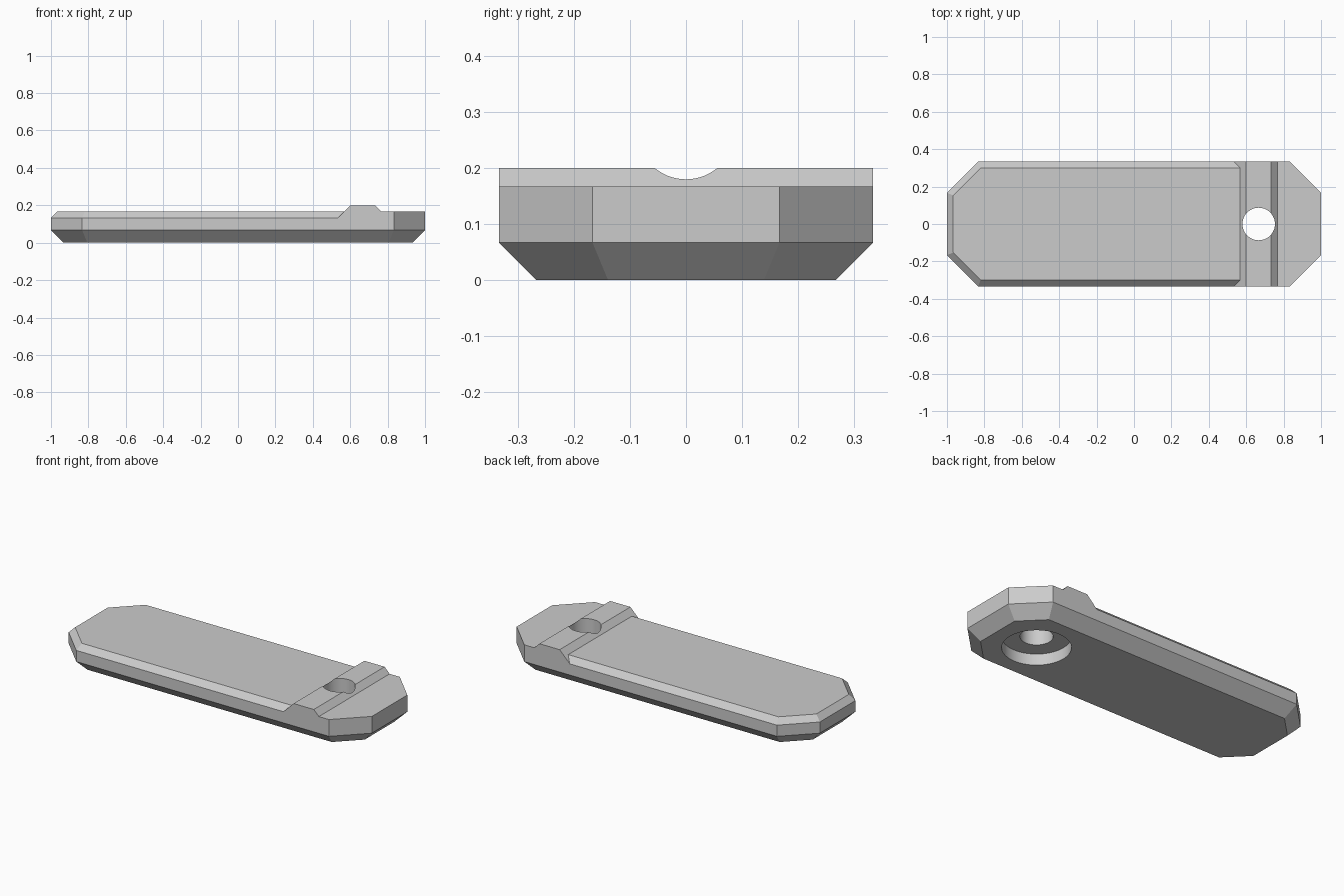
import bpy, bmesh, math

cube = bpy.data.objects.get("Cube")
if cube:
    bpy.data.objects.remove(cube, do_unlink=True)

grey = bpy.data.materials.new("plain_grey")
grey.use_nodes = True
COLOUR = (0.6, 0.6, 0.6, 1)
grey.diffuse_color = COLOUR
grey.node_tree.nodes["Principled BSDF"].inputs["Base Color"].default_value = COLOUR

LENGTH, WIDTH, CORNER = 1.0, 1 / 3, 1 / 6      # half length, half width, cut corner
UNDER, LOWER, DECK, CREST = 1 / 15, 2 / 15, 1 / 6, 0.2
BEVEL = DECK - LOWER


def quarter(inset):
    """End and side points of the cut-corner outline, moved inwards."""
    shift = inset * math.tan(math.pi / 8)
    return ((LENGTH - inset, CORNER - shift),
            (LENGTH - CORNER - shift, WIDTH - inset))


def half(inset, z_left, z_right, s):
    """Outline on one side, from the left end of the plan to the right."""
    (ex, ey), (sx, sy) = quarter(inset)
    return [(-ex, s * ey, z_left), (-sx, s * sy, z_left),
            (sx, s * sy, z_right), (ex, s * ey, z_right)]


def mesh_object(name, bm):
    bmesh.ops.recalc_face_normals(bm, faces=bm.faces)
    mesh = bpy.data.meshes.new(name)
    bm.to_mesh(mesh)
    bm.free()
    mesh.materials.append(grey)
    obj = bpy.data.objects.new(name, mesh)
    bpy.context.collection.objects.link(obj)
    return obj


def across(a, b):
    """Face that joins matching points of the two sides."""
    return list(a) + list(b)[::-1]


# Points of each side: underside, lower rim, upper rim, ridge and bevelled deck
sides = []
for s in (1, -1):
    ridge = [(x, s * WIDTH, z) for x, z in
             ((0.6 - CREST + LOWER, LOWER), (0.6, CREST),
              (11 / 15, CREST), (23 / 30, DECK))]
    deck = half(BEVEL, DECK, DECK, s)[:2] + [(0.6 - CREST + DECK, s * (WIDTH - BEVEL), DECK)]
    sides.append((half(UNDER, 0, 0, s), half(0, UNDER, UNDER, s),
                  half(0, LOWER, DECK, s), ridge, deck))

faces = []
for under, rim, top, ridge, deck in sides:
    for i in range(3):
        faces.append([under[i], under[i + 1], rim[i + 1], rim[i]])
    faces.append([rim[0], rim[1], top[1], top[0]])
    faces.append([rim[1], rim[2], top[2]] + ridge[::-1] + [top[1]])
    faces.append([rim[2], rim[3], top[3], top[2]])
    faces.append([top[0], top[1], deck[1], deck[0]])
    faces.append([top[1], ridge[0], deck[2], deck[1]])

(under, rim, top, ridge, deck), (under2, rim2, top2, ridge2, deck2) = sides
faces += [across(under, under2), across(deck, deck2),
          across([deck[2]] + ridge[:2], [deck2[2]] + ridge2[:2]),
          across(ridge[1:3], ridge2[1:3]), across(ridge[2:], ridge2[2:]),
          across([ridge[3]] + top[2:], [ridge2[3]] + top2[2:]),
          across([top[0], deck[0]], [top2[0], deck2[0]])]
for i in (0, 3):
    faces += [across([under[i], rim[i]], [under2[i], rim2[i]]),
              across([rim[i], top[i]], [rim2[i], top2[i]])]

bm = bmesh.new()
for points in faces:
    bm.faces.new([bm.verts.new(p) for p in points])
bmesh.ops.remove_doubles(bm, verts=bm.verts, dist=0.0001)
body = mesh_object("tag_body", bm)


# Round through hole with a wider recess underneath
def cut_round(name, radius, z_top):
    bm = bmesh.new()
    bmesh.ops.create_cone(bm, cap_ends=True, segments=64, radius1=radius,
                          radius2=radius, depth=z_top + 0.1)
    bmesh.ops.translate(bm, verts=bm.verts, vec=(2 / 3, 0, (z_top - 0.1) / 2))
    cutter = mesh_object(name, bm)
    cutter.hide_render = True
    mod = body.modifiers.new(name, 'BOOLEAN')
    mod.operation = 'DIFFERENCE'
    mod.solver = 'EXACT'
    mod.object = cutter
    bpy.ops.object.modifier_apply(modifier=name)
    bpy.data.objects.remove(cutter, do_unlink=True)


bpy.context.view_layer.objects.active = body
body.select_set(True)
cut_round("recess_cutter", 0.183, UNDER)
cut_round("hole_cutter", 0.087, 0.3)
bpy.ops.object.shade_smooth_by_angle(angle=math.radians(20))
